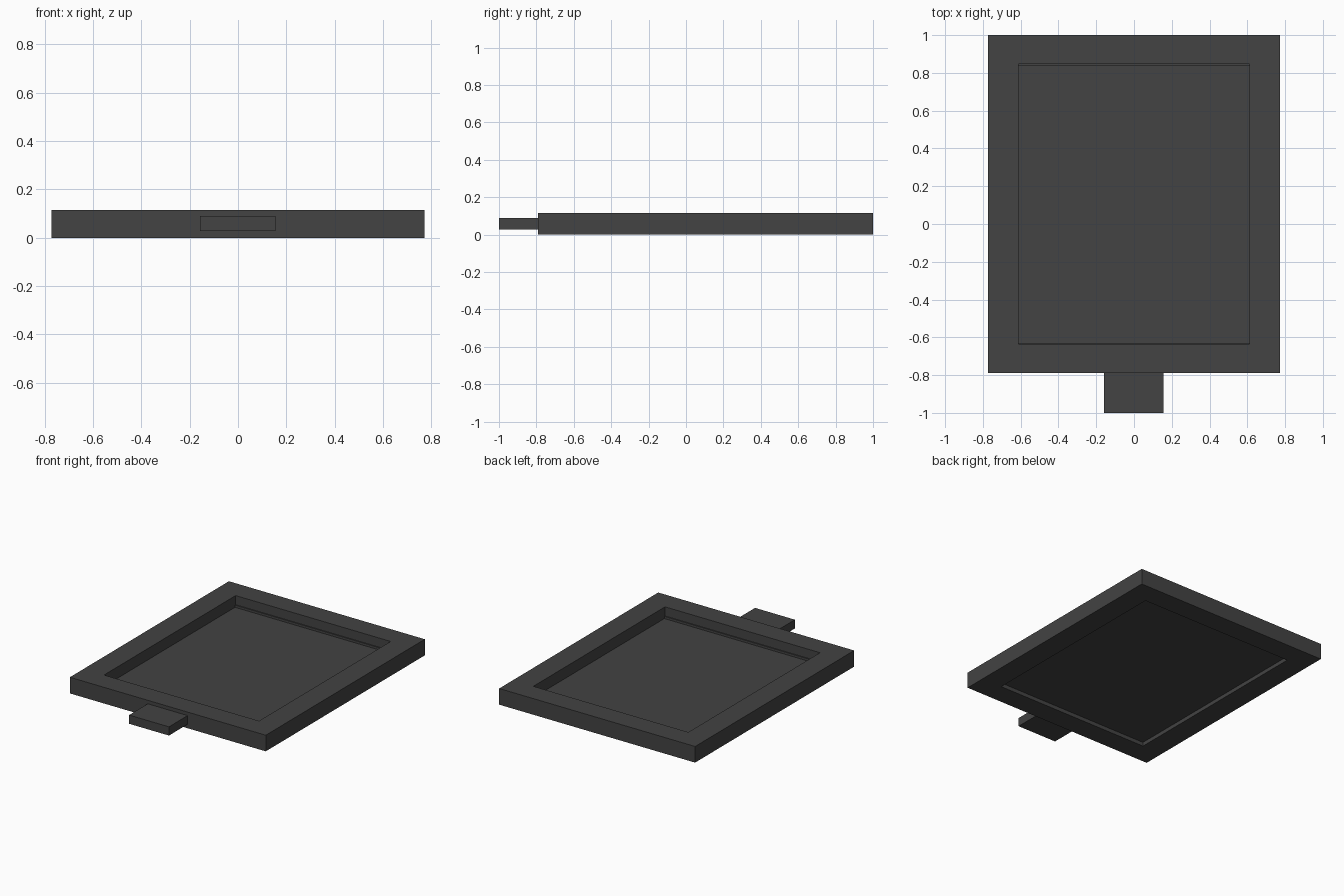
import bpy

if "Cube" in bpy.data.objects:
    bpy.data.objects.remove(bpy.data.objects["Cube"])

# One dark grey for the whole model
grey = bpy.data.materials.new("dark grey")
grey.diffuse_color = (0.056, 0.056, 0.056, 1)
grey.use_nodes = True
grey.node_tree.nodes["Principled BSDF"].inputs["Base Color"].default_value = grey.diffuse_color


def finish(name, verts, faces):
    mesh = bpy.data.meshes.new(name)
    mesh.from_pydata(verts, [], faces)
    mesh.materials.append(grey)
    obj = bpy.data.objects.new(name, mesh)
    bpy.context.collection.objects.link(obj)
    return obj


def rect(x0, x1, y0, y1, z):
    return [(x0, y0, z), (x1, y0, z), (x1, y1, z), (x0, y1, z)]


def box(name, x0, x1, y0, y1, z0, z1):
    verts = rect(x0, x1, y0, y1, z0) + rect(x0, x1, y0, y1, z1)
    faces = [(3, 2, 1, 0), (4, 5, 6, 7)]
    faces += [(i, (i + 1) % 4, (i + 1) % 4 + 4, i + 4) for i in range(4)]
    return finish(name, verts, faces)


# Frame: rectangular ring swept through four loops (outer/inner, bottom/top)
outer = (-0.772, 0.772, -0.79, 1.0)
inner = (-0.611, 0.611, -0.636, 0.846)
loops = [(outer, 0), (outer, 0.115), (inner, 0.115), (inner, 0)]
verts = [v for r, z in loops for v in rect(*r, z)]
faces = []
for a in range(4):
    b = (a + 1) % 4
    for i in range(4):
        j = (i + 1) % 4
        faces.append((a * 4 + i, a * 4 + j, b * 4 + j, b * 4 + i))
finish("frame", verts, faces)

# Thin recessed panel inside the opening
box("panel", -0.611, 0.611, -0.636, 0.846, 0.028, 0.034)

# Narrow retaining strips at both ends of the panel
box("front_strip", -0.611, 0.611, -0.636, -0.629, 0.034, 0.05)
box("back_strip", -0.611, 0.611, 0.839, 0.846, 0.034, 0.05)

# Pull tab at the front
box("tab", -0.158, 0.156, -1.0, -0.79, 0.028, 0.09)
